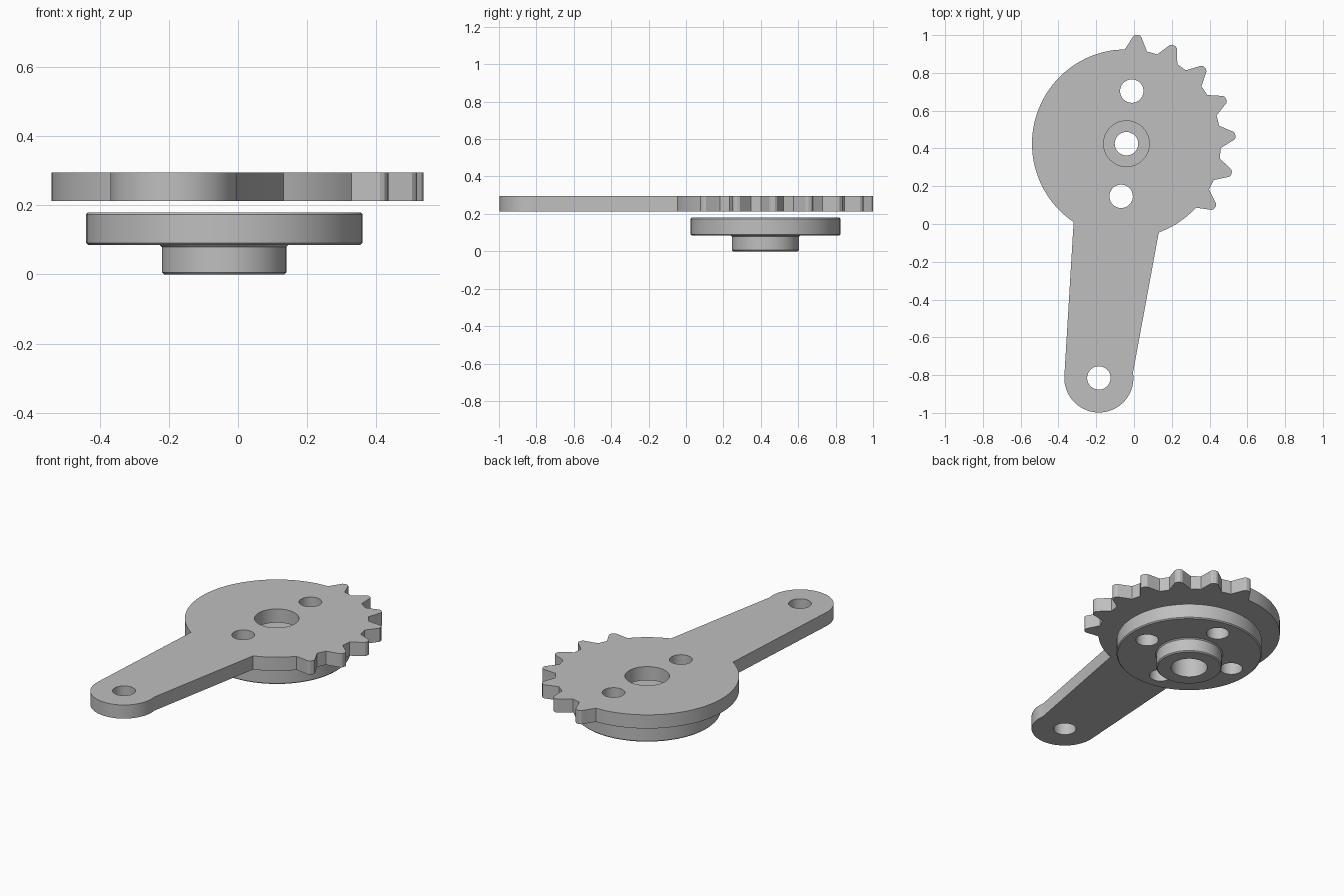
import bpy, bmesh, math
from math import sin, cos, radians

if "Cube" in bpy.data.objects:
    bpy.data.objects.remove(bpy.data.objects["Cube"])

CX, CY = -0.04, 0.425          # wheel axis
AX, AY, AR = -0.186, -0.815, 0.183   # arm end
HOLE = 0.062
PIN = 0.28                     # distance of the pin holes from the axis
TILT = 84.2                    # direction of the first tooth and pin hole

grey = bpy.data.materials.new("plain grey")
grey.diffuse_color = (0.52, 0.52, 0.52, 1)
grey.use_nodes = True
grey.node_tree.nodes["Principled BSDF"].inputs["Base Color"].default_value = grey.diffuse_color


def polar(r, deg, cx=CX, cy=CY):
    return (cx + r * cos(radians(deg)), cy + r * sin(radians(deg)))


def circle(cx, cy, r, n=48):
    return [polar(r, 360 * i / n, cx, cy) for i in range(n)]


def finish(obj):
    obj.data.materials.clear()
    obj.data.materials.append(grey)
    bpy.ops.object.select_all(action='DESELECT')
    obj.select_set(True)
    bpy.context.view_layer.objects.active = obj
    bpy.ops.object.shade_smooth_by_angle(angle=radians(30))


def plate(name, loops, z0, z1):
    """Flat plate: first loop is the outline, the rest are holes."""
    cu = bpy.data.curves.new(name, 'CURVE')
    cu.dimensions, cu.fill_mode = '2D', 'BOTH'
    cu.extrude = (z1 - z0) / 2
    for pts in loops:
        s = cu.splines.new('POLY')
        s.points.add(len(pts) - 1)
        for p, (x, y) in zip(s.points, pts):
            p.co = (x, y, 0, 1)
        s.use_cyclic_u = True
    tmp = bpy.data.objects.new(name, cu)
    bpy.context.collection.objects.link(tmp)
    bpy.context.view_layer.update()
    me = bpy.data.meshes.new_from_object(
        tmp.evaluated_get(bpy.context.evaluated_depsgraph_get()))
    bpy.data.objects.remove(tmp)
    bm = bmesh.new()
    bm.from_mesh(me)
    bmesh.ops.remove_doubles(bm, verts=bm.verts, dist=1e-5)
    bmesh.ops.recalc_face_normals(bm, faces=bm.faces)
    bmesh.ops.translate(bm, verts=bm.verts, vec=(0, 0, (z0 + z1) / 2))
    bm.to_mesh(me)
    bm.free()
    me.name = name
    obj = bpy.data.objects.new(name, me)
    bpy.context.collection.objects.link(obj)
    finish(obj)
    return obj


# Toothed wheel with arm: arc, seven teeth, arc, then the arm
outline = [polar(0.5, a) for a in range(-70, -44, 3)]
tooth = [(-6.8, 0.5), (-2.7, 0.56), (-2.1, 0.571), (-0.9, 0.578),
         (0.9, 0.578), (2.1, 0.571), (2.7, 0.56), (6.8, 0.5)]
for k in range(-6, 1):
    outline += [polar(r, TILT + 20 * k + a) for a, r in tooth]
outline += [polar(0.5, a) for a in range(98, 238, 3)]
outline += [polar(AR, a, AX, AY) for a in range(177, 372, 6)]

pins = [polar(PIN, TILT + 90 * k) for k in range(4)]
holes = [circle(CX, CY, 0.121), circle(*pins[0], HOLE),
         circle(*pins[2], HOLE), circle(AX, AY, HOLE)]
plate("toothed_arm", [outline] + holes, 0.213, 0.295)

# Hub: revolved flange and boss with chamfered rims and a stepped bore
c = 0.006
profile = [(HOLE, 0.18), (0.4 - c, 0.18), (0.4, 0.18 - c), (0.4, 0.085 + c),
           (0.4 - c, 0.085), (0.18 + c, 0.085), (0.18, 0.085 - c), (0.18, c),
           (0.18 - c, 0), (0.1, 0), (0.1, 0.125), (HOLE, 0.125)]
bm = bmesh.new()
vs = [bm.verts.new((CX + r, CY, z)) for r, z in profile]
es = [bm.edges.new((vs[i], vs[(i + 1) % len(vs)])) for i in range(len(vs))]
bmesh.ops.spin(bm, geom=vs + es, cent=(CX, CY, 0), axis=(0, 0, 1),
               angle=2 * math.pi, steps=96)
bmesh.ops.remove_doubles(bm, verts=bm.verts, dist=1e-5)
bmesh.ops.recalc_face_normals(bm, faces=bm.faces)
me = bpy.data.meshes.new("hub")
bm.to_mesh(me)
bm.free()
hub = bpy.data.objects.new("hub", me)
bpy.context.collection.objects.link(hub)

# Four pin holes through the flange
for x, y in pins:
    bpy.ops.mesh.primitive_cylinder_add(vertices=48, radius=HOLE, depth=0.3,
                                        location=(x, y, 0.13))
    cutter = bpy.context.object
    cutter.name = "pin_hole_cutter"
    cutter.hide_render = True
    mod = hub.modifiers.new("pin hole", 'BOOLEAN')
    mod.operation, mod.solver, mod.object = 'DIFFERENCE', 'EXACT', cutter
    bpy.context.view_layer.objects.active = hub
    bpy.ops.object.modifier_apply(modifier=mod.name)
    bpy.data.objects.remove(cutter)
finish(hub)
